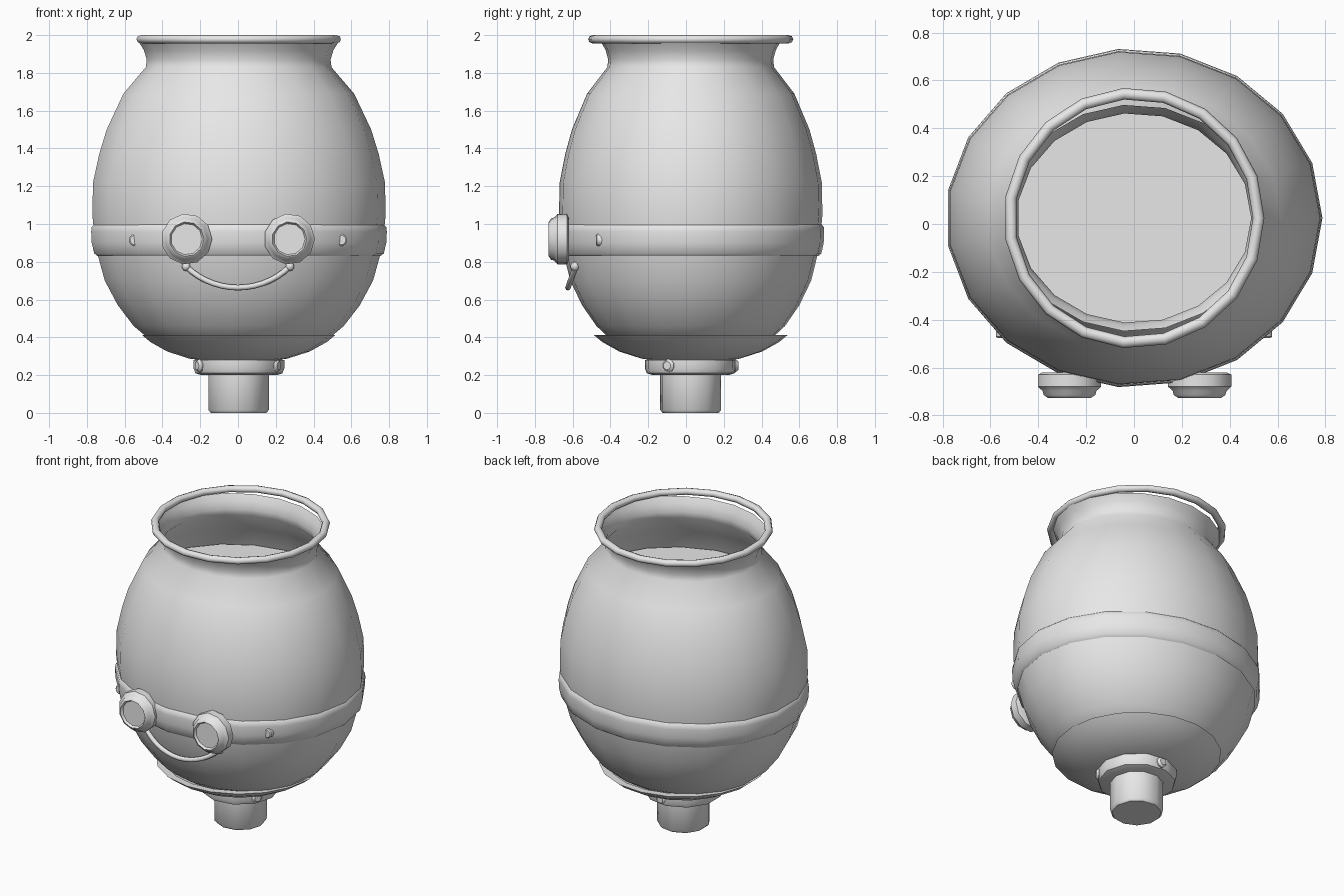
import bpy
import math
from mathutils import Matrix, Vector

if "Cube" in bpy.data.objects:
    bpy.data.objects.remove(bpy.data.objects["Cube"], do_unlink=True)

SIDES = 19
CENTRE_Y = 0.025

grey = bpy.data.materials.new("light_grey")
grey.use_nodes = True
grey.diffuse_color = (0.8, 0.8, 0.8, 1)
grey.node_tree.nodes["Principled BSDF"].inputs["Base Color"].default_value = (0.8, 0.8, 0.8, 1)


def finish(obj, angle=40):
    """Give the part its colour and smooth shading with sharp edges kept."""
    obj.data.materials.append(grey)
    bpy.ops.object.select_all(action="DESELECT")
    obj.select_set(True)
    bpy.context.view_layer.objects.active = obj
    bpy.ops.object.shade_smooth_by_angle(angle=math.radians(angle))
    return obj


def lathe(name, profile, sides, place, ratio=1.0, cap_start=False, cap_end=False,
          closed=False, angle=40):
    """Turn (radius, height) points about local z; ratio squashes local y."""
    verts, faces = [], []
    for r, z in profile:
        for i in range(sides):
            a = math.tau * i / sides
            verts.append(place @ Vector((r * math.cos(a), r * ratio * math.sin(a), z)))
    rings = len(profile)
    for k in range(rings if closed else rings - 1):
        n = (k + 1) % rings
        for i in range(sides):
            j = (i + 1) % sides
            faces.append((k * sides + i, k * sides + j, n * sides + j, n * sides + i))
    if cap_start:
        faces.append(tuple(reversed(range(sides))))
    if cap_end:
        faces.append(tuple(range((rings - 1) * sides, rings * sides)))
    mesh = bpy.data.meshes.new(name)
    mesh.from_pydata(verts, [], faces)
    obj = bpy.data.objects.new(name, mesh)
    bpy.context.collection.objects.link(obj)
    return finish(obj, angle)


def at(x, y, z):
    return Matrix.Translation((x, y, z))


axis = at(0, CENTRE_Y, 0)
to_front = Matrix.Rotation(math.pi / 2, 4, "X")  # local z points to -y

# Pot body with open neck
lathe("pot_body",
      [(0.24, 0.30), (0.38, 0.34), (0.50, 0.41), (0.56, 0.46), (0.645, 0.57),
       (0.715, 0.70), (0.765, 0.88), (0.782, 1.05), (0.778, 1.22), (0.745, 1.37),
       (0.705, 1.50), (0.615, 1.69), (0.495, 1.83), (0.49, 1.87), (0.505, 1.92),
       (0.53, 1.96)], SIDES, axis, ratio=0.895, cap_start=True, angle=60)

# Flat contents inside the pot
lathe("pot_contents", [(0.665, 1.56)], SIDES, axis, ratio=0.895, cap_end=True)

# Rolled rim
lathe("rim", [(0.521 + 0.024 * math.cos(math.tau * k / 8), 1.978 + 0.022 * math.sin(math.tau * k / 8))
              for k in range(8)], SIDES, axis, closed=True, angle=60)

# Belt around the middle
lathe("belt", [(0.755, 0.83), (0.772, 0.845), (0.785, 0.90), (0.788, 0.96),
               (0.785, 0.985), (0.77, 1.0)], SIDES, axis, ratio=0.9, angle=60)

# Dish under the pot
lathe("base_dish", [(0.20, 0.28), (0.26, 0.287), (0.38, 0.325), (0.47, 0.375),
                    (0.515, 0.412), (0.46, 0.408)], SIDES, axis, cap_start=True)

# Collar, stem and the three collar bolts
lathe("collar", [(0.205, 0.2), (0.235, 0.21), (0.245, 0.235), (0.245, 0.28), (0.20, 0.288)],
      11, axis, cap_start=True, cap_end=True)
lathe("stem", [(0.15, 0.0), (0.163, 0.015), (0.163, 0.21)], 11, axis, cap_start=True, cap_end=True)
for n, degrees in enumerate((-30, 90, 210)):
    turn = Matrix.Rotation(math.radians(degrees), 4, "Z") @ Matrix.Rotation(math.pi / 2, 4, "Y")
    lathe(f"collar_bolt_{n + 1}", [(0.035, 0.20), (0.035, 0.238), (0.022, 0.252)], 10,
          at(0, CENTRE_Y, 0.25) @ turn, cap_start=True, cap_end=True)

# Paired parts: eyes, belt rivets and smile ends
for side, s in (("left", 1), ("right", -1)):
    lathe(f"{side}_eye", [(0.115, 0.0), (0.135, 0.01), (0.135, 0.06), (0.115, 0.078),
                          (0.11, 0.095), (0.092, 0.107), (0.083, 0.092)], 11,
          at(s * 0.272, -0.62, 0.92) @ to_front, cap_start=True, cap_end=True)
    lathe(f"{side}_belt_rivet", [(0.033, 0.0), (0.033, 0.05), (0.026, 0.056)], 10,
          at(s * 0.545, -0.42, 0.915) @ to_front, cap_start=True, cap_end=True)
    bpy.ops.mesh.primitive_uv_sphere_add(segments=10, ring_count=6, radius=0.024,
                                         location=(s * 0.275, -0.588, 0.775))
    bpy.context.object.name = f"{side}_smile_end"
    finish(bpy.context.object, 60)

# Smile: a thin tube along a tilted arc
curve = bpy.data.curves.new("smile", "CURVE")
curve.dimensions = "3D"
curve.bevel_depth = 0.015
curve.bevel_resolution = 2
curve.use_fill_caps = True
spline = curve.splines.new("POLY")
STEPS = 14
spline.points.add(STEPS)
for k, point in enumerate(spline.points):
    a = math.radians(-45 + 90 * k / STEPS)
    drop = (math.cos(a) - math.cos(math.pi / 4)) / (1 - math.cos(math.pi / 4))
    point.co = (0.275 * math.sin(a) / math.sin(math.pi / 4), -0.585 - 0.04 * drop, 0.775 - 0.112 * drop, 1)
smile = bpy.data.objects.new("smile", curve)
bpy.context.collection.objects.link(smile)
bpy.ops.object.select_all(action="DESELECT")
smile.select_set(True)
bpy.context.view_layer.objects.active = smile
bpy.ops.object.convert(target="MESH")
finish(bpy.context.object, 60)
